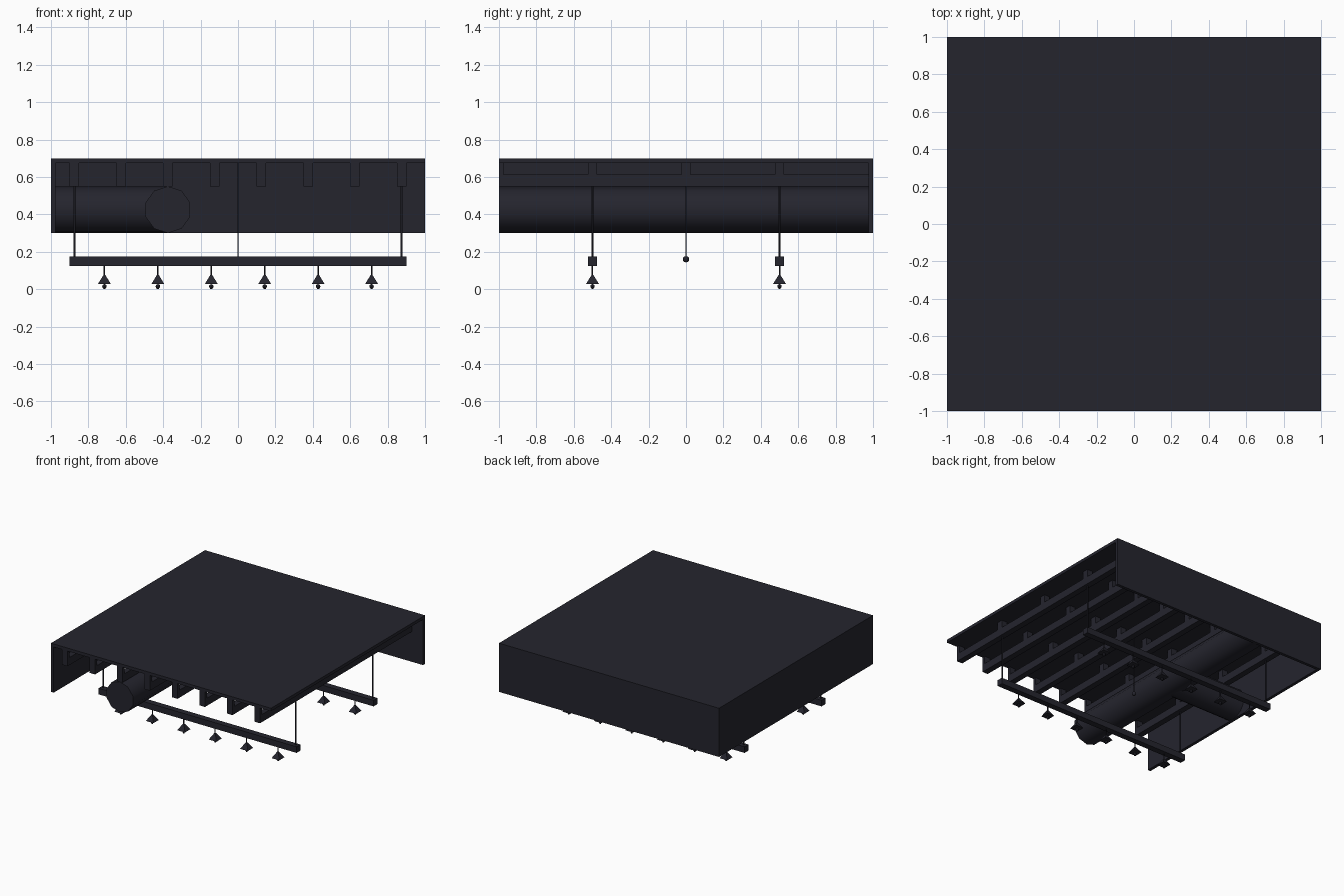
import bpy, bmesh, math
from mathutils import Matrix, Vector

if "Cube" in bpy.data.objects:
    bpy.data.objects.remove(bpy.data.objects["Cube"])

mat = bpy.data.materials.new("dark_charcoal")
mat.diffuse_color = (0.018, 0.018, 0.027, 1)
mat.use_nodes = True
mat.node_tree.nodes["Principled BSDF"].inputs["Base Color"].default_value = mat.diffuse_color


def finish(bm, name, smooth=False):
    me = bpy.data.meshes.new(name)
    bmesh.ops.recalc_face_normals(bm, faces=bm.faces)
    bm.to_mesh(me)
    bm.free()
    me.materials.append(mat)
    ob = bpy.data.objects.new(name, me)
    bpy.context.collection.objects.link(ob)
    if smooth:
        bpy.ops.object.select_all(action='DESELECT')
        ob.select_set(True)
        bpy.context.view_layer.objects.active = ob
        bpy.ops.object.shade_smooth_by_angle(angle=math.radians(50))
    return ob


def box(bm, x0, x1, y0, y1, z0, z1):
    m = Matrix.Translation(((x0 + x1) / 2, (y0 + y1) / 2, (z0 + z1) / 2))
    m = m @ Matrix.Diagonal((x1 - x0, y1 - y0, z1 - z0, 1))
    bmesh.ops.create_cube(bm, size=1, matrix=m)


def tube(bm, a, b, r1, r2=None, seg=8, spin=0):
    a, b = Vector(a), Vector(b)
    d = b - a
    m = Matrix.Translation((a + b) / 2) @ d.to_track_quat('Z', 'Y').to_matrix().to_4x4()
    m = m @ Matrix.Rotation(spin, 4, 'Z')
    bmesh.ops.create_cone(bm, cap_ends=True, segments=seg, radius1=r1,
                          radius2=r1 if r2 is None else r2, depth=d.length, matrix=m)


def ball(bm, x, y, z, r):
    bmesh.ops.create_uvsphere(bm, u_segments=8, v_segments=6, radius=r,
                              matrix=Matrix.Translation((x, y, z)))


# ceiling slab and the two walls
for name, dims in (("ceiling_slab", (-1, 1, -1, 1, .675, .7)),
                   ("left_wall", (-1, -.975, -1, 1, .3, .675)),
                   ("back_wall", (-.975, 1, .975, 1, .3, .675))):
    bm = bmesh.new()
    box(bm, *dims)
    finish(bm, name)

# joists held below the slab by short posts
for i in range(8):
    x = -.875 + .25 * i
    bm = bmesh.new()
    box(bm, x - .025, x + .025, -1, .975, .55, .6125)
    for y0, y1 in ((-1, -.975), (-.525, -.475), (-.025, .025), (.475, .525)):
        box(bm, x - .025, x + .025, y0, y1, .6125, .675)
    finish(bm, f"joist_{i + 1}")

# round ducts
bm = bmesh.new()
tube(bm, (-.375, -1, .425), (-.375, .975, .425), .125, seg=10)
finish(bm, "main_duct", True)
bm = bmesh.new()
tube(bm, (-.975, 0, .425), (-.375, 0, .425), .125, seg=16)
finish(bm, "branch_duct", True)

# hanging lamp bars
for side, y in (("front", -.5), ("back", .5)):
    bm = bmesh.new()
    box(bm, -.9, .9, y - .025, y + .025, .125, .175)
    finish(bm, side + "_lamp_bar")
    bm = bmesh.new()
    for x in (-.875, .875):
        tube(bm, (x, y, .17), (x, y, .555), .005)
    finish(bm, side + "_bar_rods", True)
    # lamps: cord, pyramid shade, bulb
    for i in range(6):
        x = (i - 2.5) * 2 / 7
        bm = bmesh.new()
        tube(bm, (x, y, .065), (x, y, .13), .004)
        tube(bm, (x, y, .027), (x, y, .075), .035 * math.sqrt(2), .008, 4, math.pi / 4)
        ball(bm, x, y, .015, .012)
        tube(bm, (x, y, 0), (x, y, .02), .006)
        finish(bm, f"{side}_lamp_{i + 1}")

# single pull cord in the middle
bm = bmesh.new()
tube(bm, (0, 0, .16), (0, 0, .675), .004)
ball(bm, 0, 0, .16, .017)
finish(bm, "centre_cord", True)
